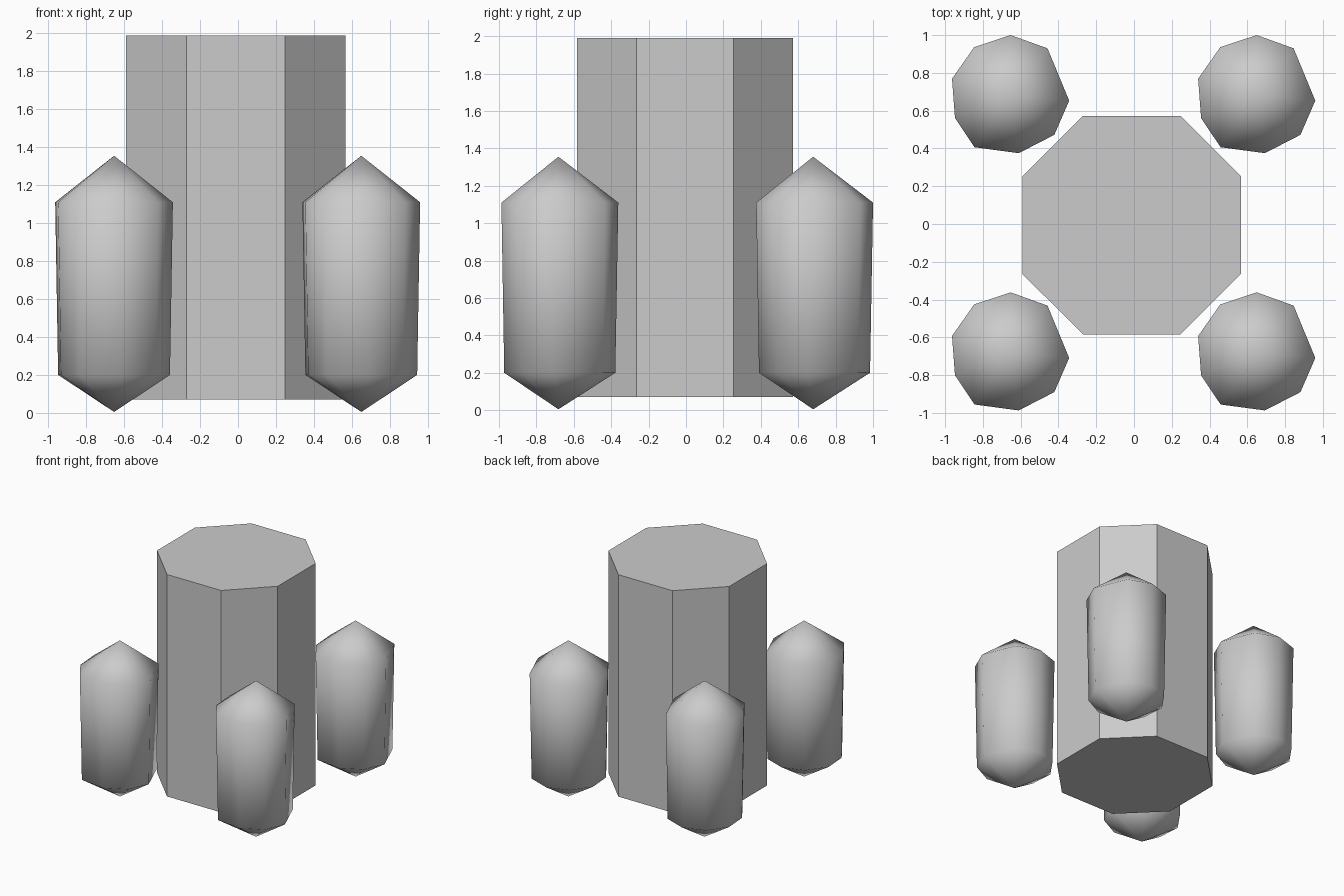
import bpy
import bmesh
from math import cos, sin, radians

cube = bpy.data.objects.get("Cube")
if cube:
    bpy.data.objects.remove(cube, do_unlink=True)

# One plain grey for everything
grey = bpy.data.materials.new("light grey")
grey.use_nodes = True
colour = (0.6, 0.6, 0.6, 1)
grey.diffuse_color = colour
grey.node_tree.nodes["Principled BSDF"].inputs["Base Color"].default_value = colour


def loft(name, rings, place, tips=None, smooth=False):
    """Skin stacked rings, closed by flat caps or by pointed tips (low, high)."""
    bm = bmesh.new()
    loops = [[bm.verts.new(p) for p in ring] for ring in rings]
    n = len(loops[0])
    for low, high in zip(loops, loops[1:]):
        for i in range(n):
            j = (i + 1) % n
            bm.faces.new((low[i], low[j], high[j], high[i]))
    for k, loop in enumerate((loops[0], loops[-1])):
        if tips:
            tip = bm.verts.new((0, 0, tips[k]))
            for i in range(n):
                bm.faces.new((loop[i], loop[(i + 1) % n], tip))
        else:
            bm.faces.new(loop)
    bmesh.ops.recalc_face_normals(bm, faces=bm.faces)
    for face in bm.faces:
        face.smooth = smooth
    mesh = bpy.data.meshes.new(name)
    bm.to_mesh(mesh)
    bm.free()
    mesh.materials.append(grey)
    obj = bpy.data.objects.new(name, mesh)
    obj.location = place
    bpy.context.collection.objects.link(obj)
    return obj


# Central column: a square with its corners cut off
HALF, SIDE = 0.578, 0.259
outline = []
for sx, sy in ((1, 1), (-1, 1), (-1, -1), (1, -1)):
    pair = [(sx * HALF, sy * SIDE), (sx * SIDE, sy * HALF)]
    outline += pair if sx * sy > 0 else pair[::-1]
loft("column", [[(x, y, z) for x, y in outline] for z in (0.07, 1.99)],
     (-0.012, -0.006, 0))

# Four pods: slightly uneven nine-sided capsules with pointed ends
spokes = [(90, .32), (127, .321), (164, .323), (202, .318), (235, .334),
          (278, .308), (318, .311), (355, .311), (412, .317)]


def pod_ring(scale, z):
    return [(scale * r * cos(radians(a)), scale * r * sin(radians(a)), z)
            for a, r in spokes]


for side, x in (("right", -0.653), ("left", 0.65)):
    for end, y in (("front", -0.682), ("back", 0.68)):
        loft(f"{end}_{side}_pod", [pod_ring(0.95, 0.2), pod_ring(1, 1.11)],
             (x, y, 0), tips=(0.005, 1.355), smooth=True)
